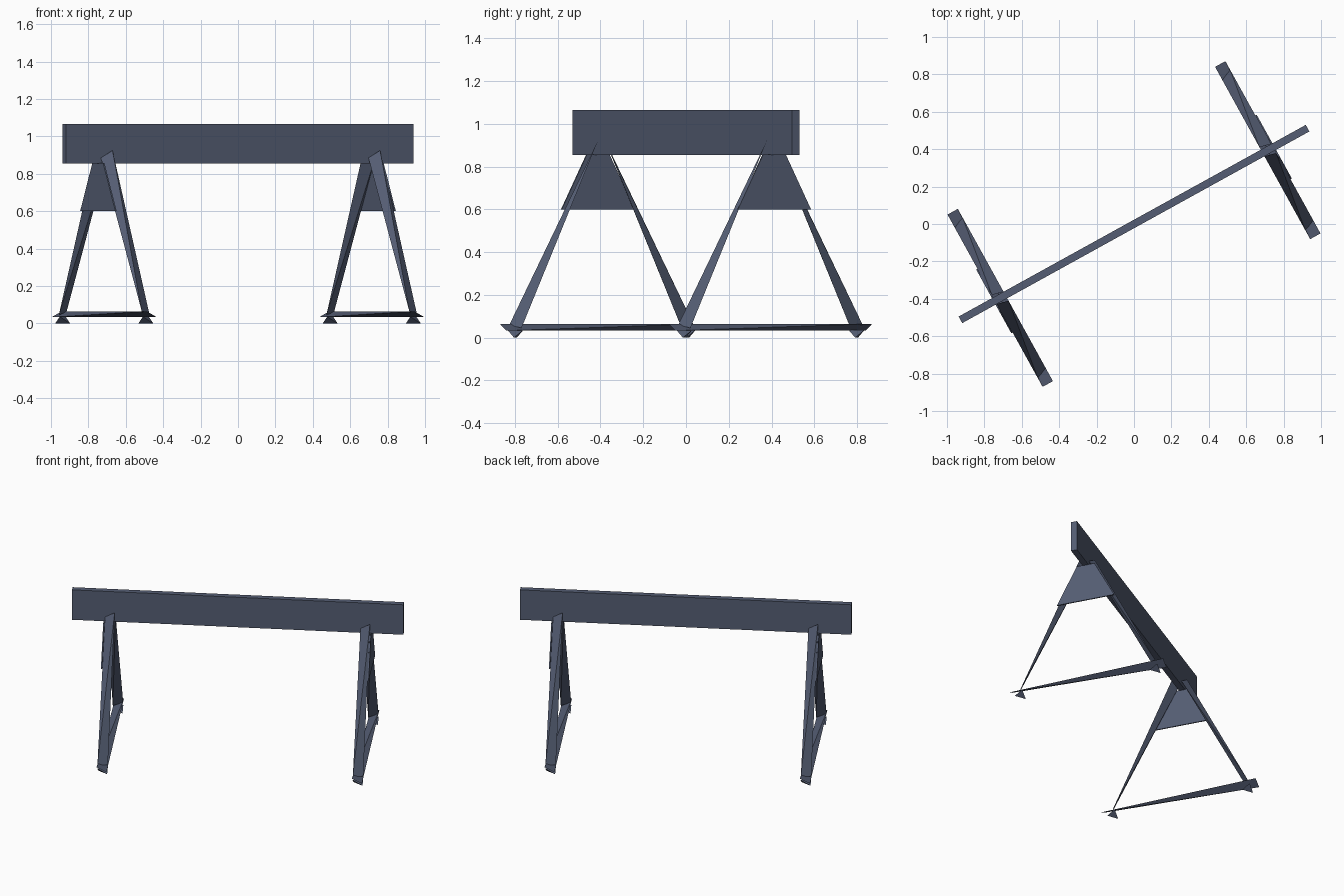
import bpy, bmesh
from math import radians, pi
from mathutils import Matrix, Vector

cube = bpy.data.objects.get("Cube")
if cube:
    bpy.data.objects.remove(cube, do_unlink=True)

steel = bpy.data.materials.new("slate_blue_grey")
steel.use_nodes = True
colour = (0.09, 0.11, 0.172, 1)
steel.diffuse_color = colour
bsdf = next(n for n in steel.node_tree.nodes if n.type == 'BSDF_PRINCIPLED')
bsdf.inputs["Base Color"].default_value = colour

TURN = Matrix.Rotation(radians(28.9), 4, 'Z')   # whole stand sits diagonally
HALF = 0.0315                                   # half width of the struts
SPREAD = 0.817                                  # trestle distance from centre


def hull(name, points, matrix):
    """Flat-faced convex solid around a few corner points."""
    bm = bmesh.new()
    for p in points:
        bm.verts.new(p)
    bmesh.ops.convex_hull(bm, input=bm.verts[:])
    bmesh.ops.dissolve_limit(bm, angle_limit=0.01, verts=bm.verts[:], edges=bm.edges[:])
    bmesh.ops.recalc_face_normals(bm, faces=bm.faces[:])
    mesh = bpy.data.meshes.new(name)
    bm.to_mesh(mesh)
    bm.free()
    mesh.materials.append(steel)
    ob = bpy.data.objects.new(name, mesh)
    ob.matrix_world = matrix
    bpy.context.collection.objects.link(ob)
    return ob


def wedge(name, y0, y1, z0, z1, matrix):
    """Strut on four alternate corners of a box, so its ends tilt opposite ways."""
    hull(name, [(-HALF, y1, z0), (HALF, y0, z0), (HALF, y1, z1), (-HALF, y0, z1)], matrix)


# Top board
hull("top_board", [(x, y, z) for x in (-1.06, 1.06) for y in (-0.02, 0.02)
                   for z in (0.855, 1.065)], TURN)

# Two trestles, the second turned half round
for side, angle in (("right", 0), ("left", pi)):
    place = TURN @ Matrix.Rotation(angle, 4, 'Z') @ Matrix.Translation((-SPREAD, 0, 0))

    # Floor rail
    wedge(side + "_floor_rail", -0.526, 0.526, 0.033, 0.065, place)

    # Legs and feet, front and back
    for end, half_turn in (("front", 0), ("back", pi)):
        here = place @ Matrix.Rotation(half_turn, 4, 'Z')
        hull(f"{side}_{end}_leg", [(HALF, -0.445, 0.045), (-HALF, -0.475, 0.06),
                                   (HALF, -0.035, 0.925), (-HALF, -0.02, 0.885)], here)
        wedge(f"{side}_{end}_foot", -0.485, -0.435, 0, 0.036, here)

    # Gusset plate on the outer side, below the board
    hull(side + "_gusset_plate", [(x, sign * y, z) for x in (-HALF, -HALF - 0.008)
                                  for sign in (-1, 1)
                                  for y, z in ((0.195, 0.6), (0.06, 0.857))], place)
